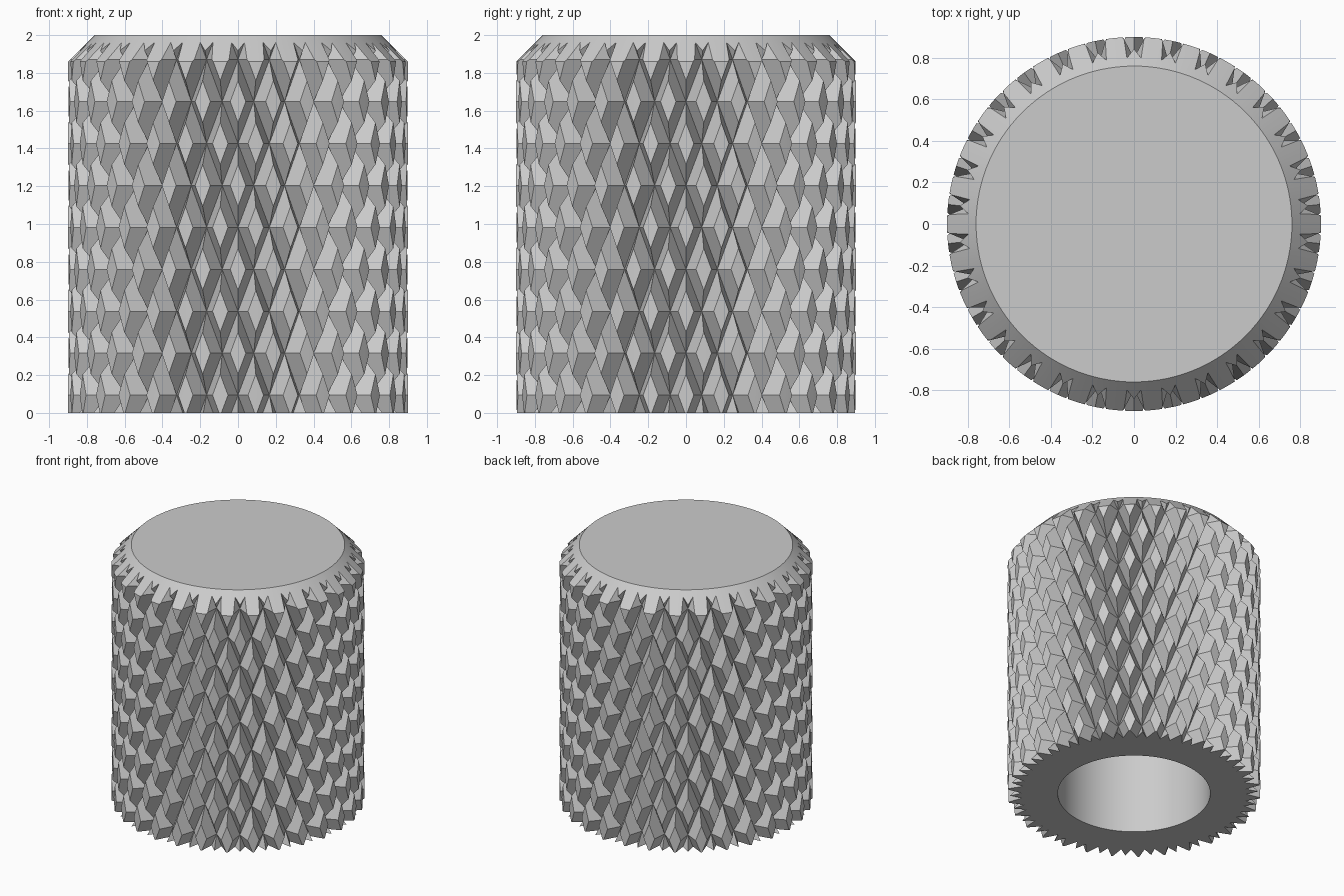
import bpy, bmesh
from math import cos, sin, pi, radians

TEETH = 30                   # diamonds around the grip
INNER, OUTER = 0.80, 0.999   # groove and untrimmed peak radii
ROW, FIRST = 0.222, 0.094    # half diamond height, lowest row

if "Cube" in bpy.data.objects:
    bpy.data.objects.remove(bpy.data.objects["Cube"])


def make_object(name, bm):
    bmesh.ops.recalc_face_normals(bm, faces=bm.faces)
    mesh = bpy.data.meshes.new(name)
    bm.to_mesh(mesh)
    bm.free()
    obj = bpy.data.objects.new(name, mesh)
    bpy.context.collection.objects.link(obj)
    return obj


def ring(bm, count, radius, z, turn=0):
    """One ring of vertices; radius is a function of the index."""
    angles = [2 * pi * i / count + turn for i in range(count)]
    return [bm.verts.new((radius(i) * cos(a), radius(i) * sin(a), z))
            for i, a in enumerate(angles)]


# Turned body: blind bore, straight wall, chamfer and flat top
def turned_body():
    bm = bmesh.new()
    profile = [(0.543, 1.6), (0.543, 0), (0.9, 0), (0.9, 1.86), (0.76, 2)]
    n = TEETH * 4
    # a hair of turn keeps the facet edges off the knurl ridges
    rings = [ring(bm, n, lambda i, r=r: r, z, radians(0.2)) for r, z in profile]
    for a, b in zip(rings, rings[1:]):
        for i in range(n):
            j = (i + 1) % n
            bm.faces.new((a[i], a[j], b[j], b[i]))
    bm.faces.new(rings[0])
    bm.faces.new(rings[-1])
    return make_object("knurled_knob", bm)


# Diamond knurl: staggered four-sided pyramids wrapped round a column
def knurl_column():
    bm = bmesh.new()
    n = TEETH * 2
    rows = range(-1, 10)
    rings = [ring(bm, n, lambda i, k=k: INNER if (i + k) % 2 else OUTER,
                  FIRST + ROW * k) for k in rows]
    for k, a, b in zip(rows, rings, rings[1:]):
        for i in range(n):
            j = (i + 1) % n
            quad = [a[i], a[j], b[j], b[i]]
            if (i + k) % 2 == 0:      # split along the groove diagonal
                quad = quad[1:] + quad[:1]
            bm.faces.new((quad[0], quad[1], quad[2]))
            bm.faces.new((quad[0], quad[2], quad[3]))
    for end in (rings[0], rings[-1]):
        centre = bm.verts.new((0, 0, end[0].co.z))
        for i in range(n):
            bm.faces.new((centre, end[i], end[(i + 1) % n]))
    return make_object("knurl_cutter", bm)


knob = turned_body()
cutter = knurl_column()
cutter.hide_render = True

# Trim the body to the knurl
mod = knob.modifiers.new("Knurl", 'BOOLEAN')
mod.operation = 'INTERSECT'
mod.solver = 'MANIFOLD'
mod.object = cutter
bpy.ops.object.select_all(action='DESELECT')
knob.select_set(True)
bpy.context.view_layer.objects.active = knob
bpy.ops.object.modifier_apply(modifier=mod.name)
bpy.data.objects.remove(cutter)

# Plain grey finish
grey = bpy.data.materials.new("plain grey")
grey.use_nodes = True
colour = (0.6, 0.6, 0.6, 1)
grey.diffuse_color = colour
grey.node_tree.nodes["Principled BSDF"].inputs["Base Color"].default_value = colour
knob.data.materials.clear()
knob.data.materials.append(grey)

bpy.ops.object.shade_smooth_by_angle(angle=radians(12))
